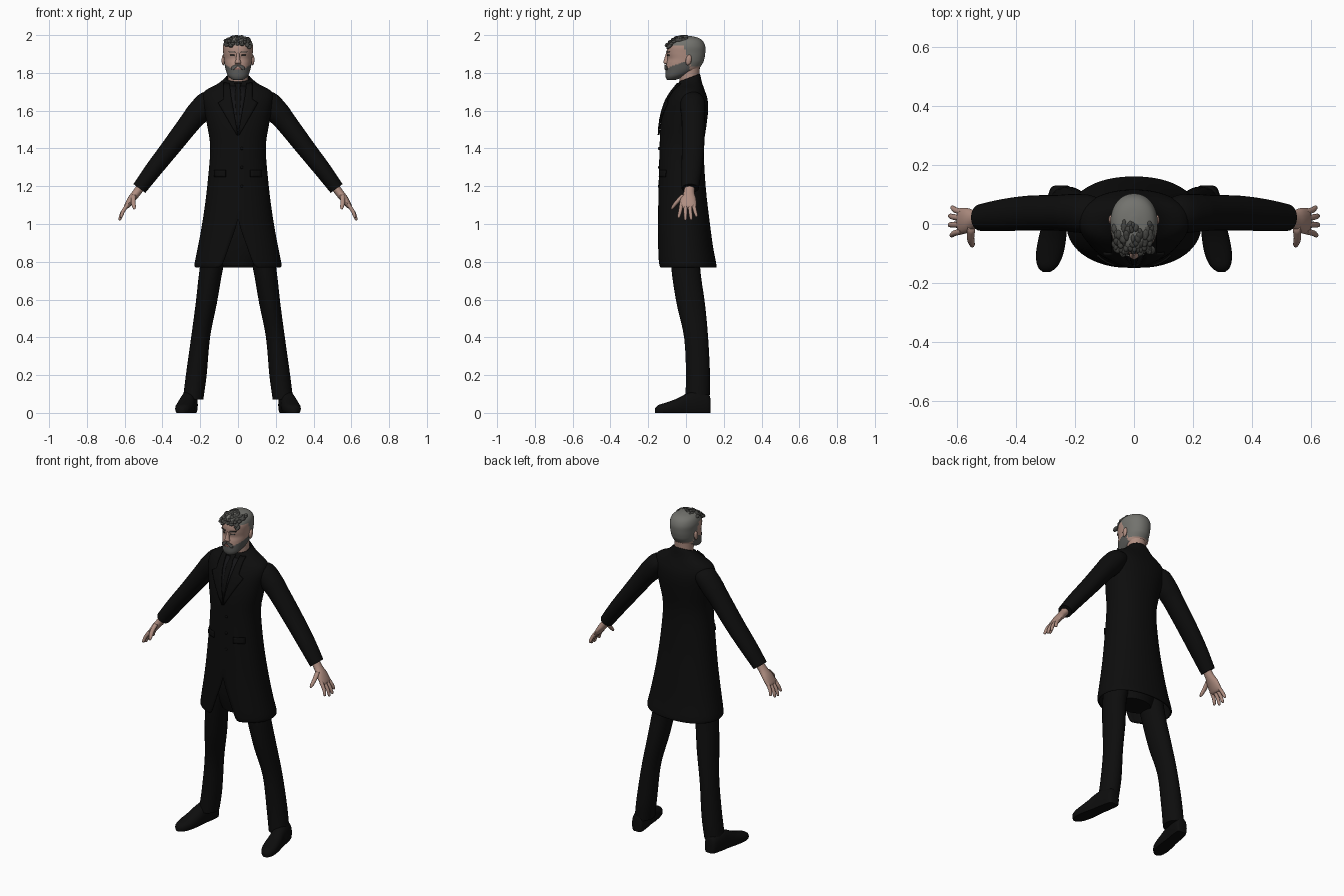
import bpy, bmesh, math, random
from mathutils import Vector, Matrix
from mathutils.bvhtree import BVHTree

if "Cube" in bpy.data.objects:
    bpy.data.objects.remove(bpy.data.objects["Cube"])
random.seed(4)


def material(name, *rgb):
    m = bpy.data.materials.new(name)
    m.use_nodes = True
    m.diffuse_color = (*rgb, 1)
    bsdf = m.node_tree.nodes["Principled BSDF"]
    bsdf.inputs["Base Color"].default_value = (*rgb, 1)
    bsdf.inputs["Roughness"].default_value = 0.8
    return m


BLACK = material("coat black", .004, .004, .004)
SHIRT = material("shirt black", .007, .007, .008)
SKIN = material("skin", .43, .27, .22)
HAIR = material("grey hair", .17, .17, .155)
DARK = material("dark grey hair", .06, .06, .055)
BEARD = material("beard grey", .10, .10, .095)
LIP = material("lip", .28, .13, .11)


def finish(name, bm, mats, rule=None, angle=50):
    bmesh.ops.remove_doubles(bm, verts=bm.verts, dist=1e-5)
    bmesh.ops.recalc_face_normals(bm, faces=bm.faces)
    if rule:
        for f in bm.faces:
            f.material_index = rule(f.calc_center_median())
    me = bpy.data.meshes.new(name)
    bm.to_mesh(me)
    bm.free()
    ob = bpy.data.objects.new(name, me)
    bpy.context.collection.objects.link(ob)
    for m in mats:
        me.materials.append(m)
    bpy.ops.object.select_all(action="DESELECT")
    ob.select_set(True)
    bpy.context.view_layer.objects.active = ob
    bpy.ops.object.shade_smooth_by_angle(angle=math.radians(angle))
    return ob


def spline(rows, steps):
    """Smooth interpolation through rows of numbers."""
    out = []
    for i in range(len(rows) - 1):
        quad = [rows[max(0, i - 1)], rows[i], rows[i + 1], rows[min(len(rows) - 1, i + 2)]]
        for k in range(steps):
            t = k / steps
            out.append([.5 * (2 * b + (c - a) * t + (2 * a - 5 * b + 4 * c - d) * t * t
                              + (3 * b - a - 3 * c + d) * t ** 3) for a, b, c, d in zip(*quad)])
    return out + [list(rows[-1])]


def loft(name, rings, mats, n=24, power=2, steps=4, cap=True, rule=None):
    """Each ring: centre, side axis, depth axis, front opening angle."""
    bm = bmesh.new()
    loops = []
    root = lambda s: math.copysign(abs(s) ** (2 / power), s)
    for r in spline([[*c, *u, *v, g] for c, u, v, g in rings], steps):
        c, u, v, g = Vector(r[:3]), Vector(r[3:6]), Vector(r[6:9]), max(0, r[9])
        loop = []
        for k in range(n + 1 if not cap else n):
            t = g + (2 * math.pi - 2 * g) * k / n
            p = c + u * root(math.sin(t)) - v * root(math.cos(t))
            loop.append(bm.verts.new((p.x, p.y, max(0, p.z))))
        loops.append(loop)
    for a, b in zip(loops, loops[1:]):
        for k in range(n):
            j = (k + 1) % len(a)
            bm.faces.new((a[k], a[j], b[j], b[k]))
    if cap:
        bm.faces.new(loops[0])
        bm.faces.new(loops[-1])
    return finish(name, bm, mats, rule)


def level(z, hx, front, back, x=0, gap=0, tilt=0):
    """Horizontal ring given by half width and front and back y."""
    return ((x, (front + back) / 2, z), (hx, 0, 0), (0, (back - front) / 2, tilt), gap)


def limb(name, pts, mats, n=16, steps=4):
    """Tube along points (x, y, z, thickness, y radius)."""
    rings = []
    for i, (x, y, z, r, ry) in enumerate(pts):
        a, b = pts[max(0, i - 1)], pts[min(len(pts) - 1, i + 1)]
        d = Vector((b[0] - a[0], 0, b[2] - a[2])).normalized()
        rings.append(((x, y, z), (d.z * r, 0, -d.x * r), (0, ry, 0), 0))
    return loft(name, rings, mats, n=n, steps=steps)


def plate(name, target, rows, mat, thick=.006):
    """Thin patch laid on the front of target; rows are (z, x0, x1)."""
    me = target.data
    tree = BVHTree.FromPolygons([v.co for v in me.vertices], [p.vertices for p in me.polygons])
    bm = bmesh.new()
    grid = []
    for i in range(len(rows) - 1):
        for k in range(5 if i == len(rows) - 2 else 4):
            z, x0, x1 = [a + (b - a) * k / 4 for a, b in zip(rows[i], rows[i + 1])]
            line = []
            for q in range(5):
                x = x0 + (x1 - x0) * q / 4
                hit = tree.ray_cast(Vector((x, -1, z)), Vector((0, 1, 0)))[0]
                line.append(bm.verts.new((x, (hit.y if hit else 0) - thick, z)))
            grid.append(line)
    for a, b in zip(grid, grid[1:]):
        for q in range(4):
            bm.faces.new((a[q], a[q + 1], b[q + 1], b[q]))
    ob = finish(name, bm, [mat])
    mod = ob.modifiers.new("thickness", "SOLIDIFY")
    mod.thickness = thick
    mod.offset = 0
    return ob


def blobs(name, mat, items):
    """Ellipsoids (centre, radii, tilt about x) in one object."""
    bm = bmesh.new()
    for c, r, a in items:
        m = Matrix.Translation(c) @ Matrix.Rotation(a, 4, "X") @ Matrix.Diagonal((*r, 1))
        bmesh.ops.create_icosphere(bm, subdivisions=2, radius=1, matrix=m)
    return finish(name, bm, [mat])


# Long coat with an open front below the waist
coat = loft("long_coat", [
    level(.77, .225, -.145, .16, gap=.42), level(.79, .23, -.15, .16, gap=.33),
    level(.88, .212, -.15, .143, gap=.2), level(1.03, .185, -.148, .123),
    level(1.2, .163, -.145, .104), level(1.4, .147, -.14, .094),
    level(1.52, .163, -.135, .108), level(1.6, .178, -.12, .117),
    level(1.66, .188, -.098, .114), level(1.705, .175, -.07, .1),
    level(1.74, .11, -.05, .085, tilt=.008), level(1.765, .075, -.04, .077, tilt=.018),
    level(1.775, .066, -.035, .072, tilt=.02)], [BLACK], n=56, power=2.2, steps=3, cap=False)
coat.modifiers.new("cloth", "SOLIDIFY").thickness = .008

# Shirt, tie, and coat front details
plate("shirt_front", coat, [(1.48, -.003, .003), (1.73, -.05, .05)], SHIRT, .002)
plate("necktie", coat, [(1.5, -.004, .004), (1.69, -.017, .017), (1.72, -.01, .01),
                        (1.745, -.018, .018)], BLACK, .005)
for side, s in (("left", 1), ("right", -1)):
    plate(side + "_lapel", coat, [(1.47, 0, s * .006), (1.64, s * .03, s * .105),
                                  (1.66, s * .034, s * .075), (1.745, s * .045, s * .075)], BLACK, .008)
    plate(side + "_pocket_flap", coat, [(1.25, s * .065, s * .125), (1.285, s * .065, s * .125)], BLACK)
blobs("coat_buttons", BLACK, [((.02, -.143, z), (.008, .006, .008), 0) for z in (1.2, 1.3, 1.4)])

# Trousers seat
loft("trouser_seat", [level(.78, .1, -.07, .08), level(.9, .15, -.09, .09),
                      level(1.1, .13, -.09, .08)], [BLACK])

for side, s in (("left", 1), ("right", -1)):
    # Trouser legs
    loft(side + "_trouser_leg", [
        level(.07, .054, -.005, .125, s * .238), level(.2, .055, 0, .127, s * .221),
        level(.4, .05, -.01, .117, s * .198), level(.58, .056, -.05, .1, s * .168),
        level(.77, .062, -.078, .075, s * .14), level(.95, .07, -.085, .08, s * .1)], [BLACK], n=24)
    # Shoes, from heel to toe: (y, half width, height)
    rings = []
    for y, w, h in ((.13, .022, .07), (.118, .036, .1), (.06, .042, .115), (.01, .042, .105),
                    (-.05, .047, .075), (-.105, .046, .055), (-.145, .033, .042), (-.163, .012, .025)):
        rings.append(((s * (.247 + (.13 - y) * .17), y, h * .4), (s * w, s * 0, 0), (0, 0, h * .6), 0))
    loft(side + "_shoe", rings, [BLACK], n=20, power=2.4)
    # Sleeves
    limb(side + "_sleeve", [(s * x, y, z, r, ry) for x, y, z, r, ry in (
        (.10, .03, 1.665, .04, .05), (.158, .035, 1.645, .06, .065), (.208, .037, 1.592, .063, .065),
        (.252, .038, 1.54, .057, .061), (.36, .037, 1.4, .05, .059), (.45, .03, 1.285, .045, .054),
        (.522, .022, 1.188, .039, .045))], [BLACK], n=24)
    # Palms
    limb(side + "_palm", [(s * x, y, z, r, ry) for x, y, z, r, ry in (
        (.505, .02, 1.21, .022, .026), (.537, .016, 1.165, .022, .029), (.565, .012, 1.13, .02, .042),
        (.59, .01, 1.093, .014, .044), (.597, .01, 1.083, .005, .035))], [SKIN])
    # Fingers: (name, knuckle y, tip y, reach)
    for finger, y0, y1, k in (("index", -.024, -.038, .85), ("middle", -.002, -.003, 1),
                              ("ring", .02, .027, .97), ("little", .04, .055, .78)):
        limb(f"{side}_{finger}_finger", [
            (s * .583, y0, 1.105, .011, .011), (s * (.583 + .03 * k), (y0 + y1) / 2, 1.105 - .045 * k, .01, .01),
            (s * (.583 + .042 * k), y1, 1.105 - .078 * k, .008, .008),
            (s * (.583 + .044 * k), y1, 1.105 - .086 * k, .003, .003)], [SKIN], n=10, steps=3)
    limb(side + "_thumb", [(s * .552, -.01, 1.155, .014, .016), (s * .555, -.045, 1.12, .013, .014),
                           (s * .55, -.068, 1.09, .01, .01), (s * .548, -.075, 1.078, .004, .004)],
         [SKIN], n=10, steps=3)

# Neck
loft("neck", [level(1.7, .056, -.03, .072), level(1.77, .054, -.034, .07),
              level(1.85, .056, -.04, .075)], [SKIN])


# Head, coloured as skin, hair and beard by place
def head_colour(p):
    if p.z > min(1.945, 1.83 + max(0, .03 - p.y) * 2.6):
        return 1
    return 2 if p.y < .02 and p.z < 1.822 + (p.y + .11) * .38 else 0


head = loft("head", [
    level(1.762, .022, -.098, -.06), level(1.768, .036, -.104, -.04), level(1.785, .053, -.109, .0),
    level(1.815, .065, -.108, .06), level(1.85, .072, -.104, .088), level(1.875, .075, -.098, .097),
    level(1.905, .078, -.102, .102), level(1.94, .08, -.099, .102), level(1.97, .07, -.082, .088),
    level(1.987, .047, -.055, .062), level(1.995, .012, -.018, .025)],
    [SKIN, HAIR, BEARD], n=64, power=2.15, steps=6, rule=head_colour)

# Nose and ears
loft("nose", [level(1.848, .013, -.112, -.09), level(1.855, .016, -.12, -.09),
              level(1.868, .012, -.117, -.09), level(1.905, .007, -.106, -.09)], [SKIN], n=16)
blobs("ears", SKIN, [((s * .078, .014, 1.868), (.009, .016, .029), -.2) for s in (1, -1)])

# Brows, eyes, moustache and mouth
for side, s in (("left", 1), ("right", -1)):
    plate(side + "_brow", head, [(1.907, s * .014, s * .046), (1.914, s * .016, s * .05)], DARK, .004)
    plate(side + "_eye", head, [(1.89, s * .02, s * .04), (1.896, s * .018, s * .042)], DARK, .002)
    plate(side + "_moustache", head, [(1.815, s * .026, s * .036), (1.833, s * .004, s * .034),
                                      (1.843, 0, s * .014)], BEARD, .005)
plate("lips", head, [(1.817, -.018, .018), (1.827, -.02, .02)], LIP, .004)

# Ragged swept fringe on the front of the crown
tufts = []
for i in range(70):
    x, y = random.uniform(-.066, .066), random.uniform(-.096, .0)
    z = 1.99 - 4.5 * x * x - 3.2 * max(0, -y - .03) ** 1.6
    tufts.append(((x, y, min(z, 1.99)), (random.uniform(.007, .013), .018, .009), random.uniform(-.2, .7)))
blobs("swept_fringe", DARK, tufts)
